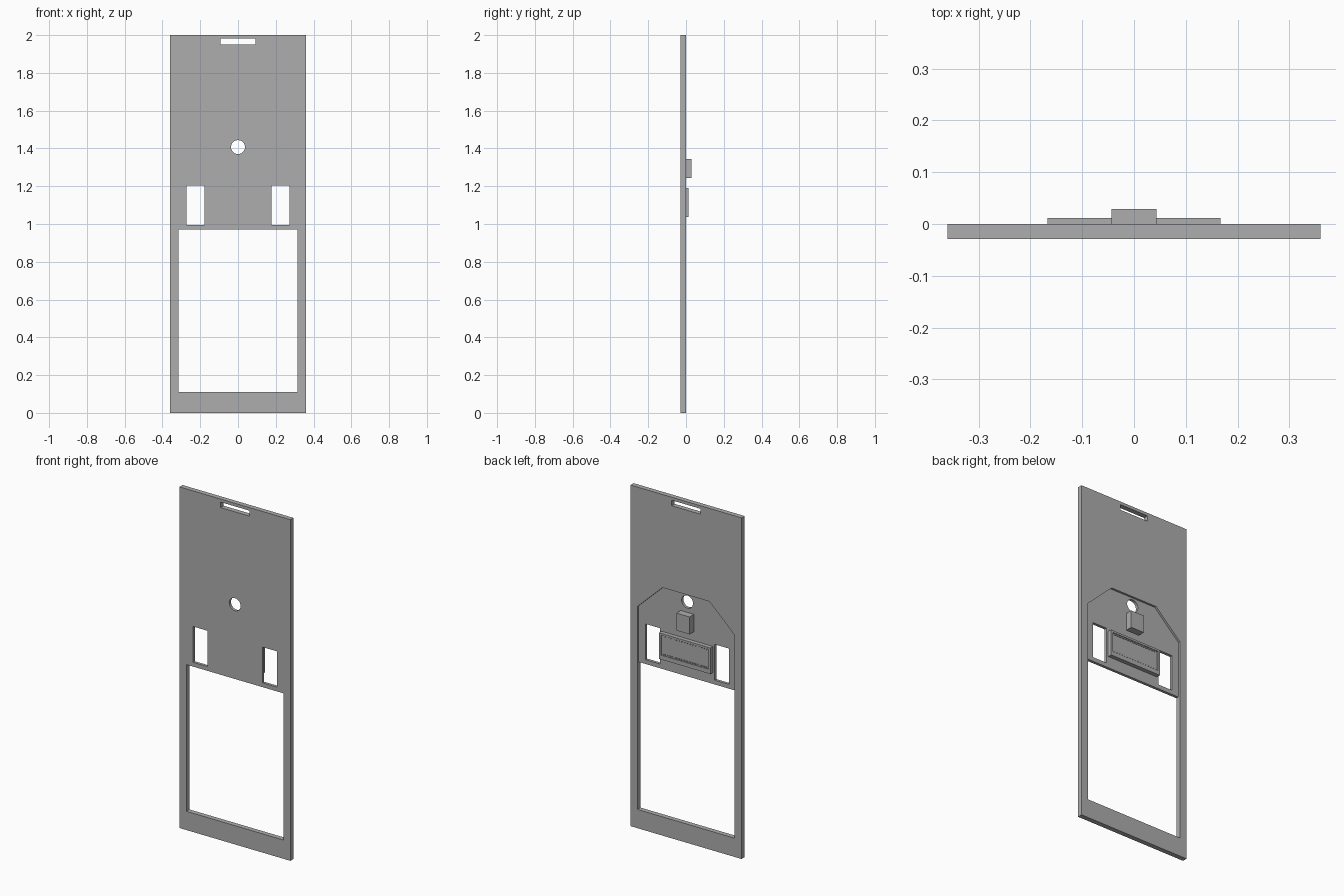
import bpy
import bmesh
import math

cube = bpy.data.objects.get("Cube")
if cube:
    bpy.data.objects.remove(cube, do_unlink=True)

gray = bpy.data.materials.new("plain_gray")
gray.use_nodes = True
COLOR = (0.42, 0.42, 0.42, 1)
gray.diffuse_color = COLOR
gray.node_tree.nodes["Principled BSDF"].inputs["Base Color"].default_value = COLOR

FRONT, FLOOR, BACK = -0.0285, -0.012, 0.0


def prism(name, outline, y0, y1):
    """Extrude an x-z outline from y0 to y1."""
    bm = bmesh.new()
    face = bm.faces.new([bm.verts.new((x, y0, z)) for x, z in outline])
    new = bmesh.ops.extrude_face_region(bm, geom=[face])["geom"]
    verts = [v for v in new if isinstance(v, bmesh.types.BMVert)]
    bmesh.ops.translate(bm, verts=verts, vec=(0, y1 - y0, 0))
    bmesh.ops.recalc_face_normals(bm, faces=bm.faces)
    mesh = bpy.data.meshes.new(name)
    bm.to_mesh(mesh)
    bm.free()
    mesh.materials.append(gray)
    obj = bpy.data.objects.new(name, mesh)
    bpy.context.collection.objects.link(obj)
    return obj


def rect(x0, x1, z0, z1):
    return [(x0, z0), (x1, z0), (x1, z1), (x0, z1)]


def circle(z, r, n=32):
    return [(r * math.cos(2 * math.pi * i / n), z + r * math.sin(2 * math.pi * i / n))
            for i in range(n)]


def cut(target, outline, y0=-0.1, y1=0.1):
    cutter = prism("cutter", outline, y0, y1)
    cutter.hide_render = True
    mod = target.modifiers.new("cut", "BOOLEAN")
    mod.operation = "DIFFERENCE"
    mod.solver = "EXACT"
    mod.object = cutter
    bpy.context.view_layer.objects.active = target
    bpy.ops.object.modifier_apply(modifier=mod.name)
    bpy.data.objects.remove(cutter, do_unlink=True)


# Main panel with the large window, hanging slot, round hole and side openings
panel = prism("panel", rect(-0.36, 0.36, 0, 2), FRONT, BACK)
cut(panel, rect(-0.315, 0.315, 0.11, 0.97))
cut(panel, rect(-0.093, 0.093, 1.95, 1.982))
cut(panel, circle(1.407, 0.037))
for side in (-1, 1):
    cut(panel, rect(side * 0.225 - 0.047, side * 0.225 + 0.047, 0.995, 1.205))

# Shallow pocket in the back, open to the window below
pocket = [(-0.315, 0.9), (0.315, 0.9), (0.315, 1.3),
          (0.152, 1.454), (-0.152, 1.454), (-0.315, 1.3)]
cut(panel, pocket, FLOOR, 0.1)

# Wide module with a recessed face
module = prism("wide_module", rect(-0.167, 0.167, 1.037, 1.19), FLOOR, 0.012)
cut(module, rect(-0.155, 0.155, 1.062, 1.178), 0.005, 0.1)

# Rows of small pins along the recess edges
for row, z in (("lower", 1.066), ("upper", 1.174)):
    for i in range(16):
        x = -0.135 + i * 0.018
        prism(f"{row}_pin_{i + 1}", rect(x - 0.005, x + 0.005, z - 0.004, z + 0.004),
              0.005, 0.009)

# Small block below the round hole
prism("small_block", rect(-0.043, 0.043, 1.243, 1.345), FLOOR, 0.0285)
